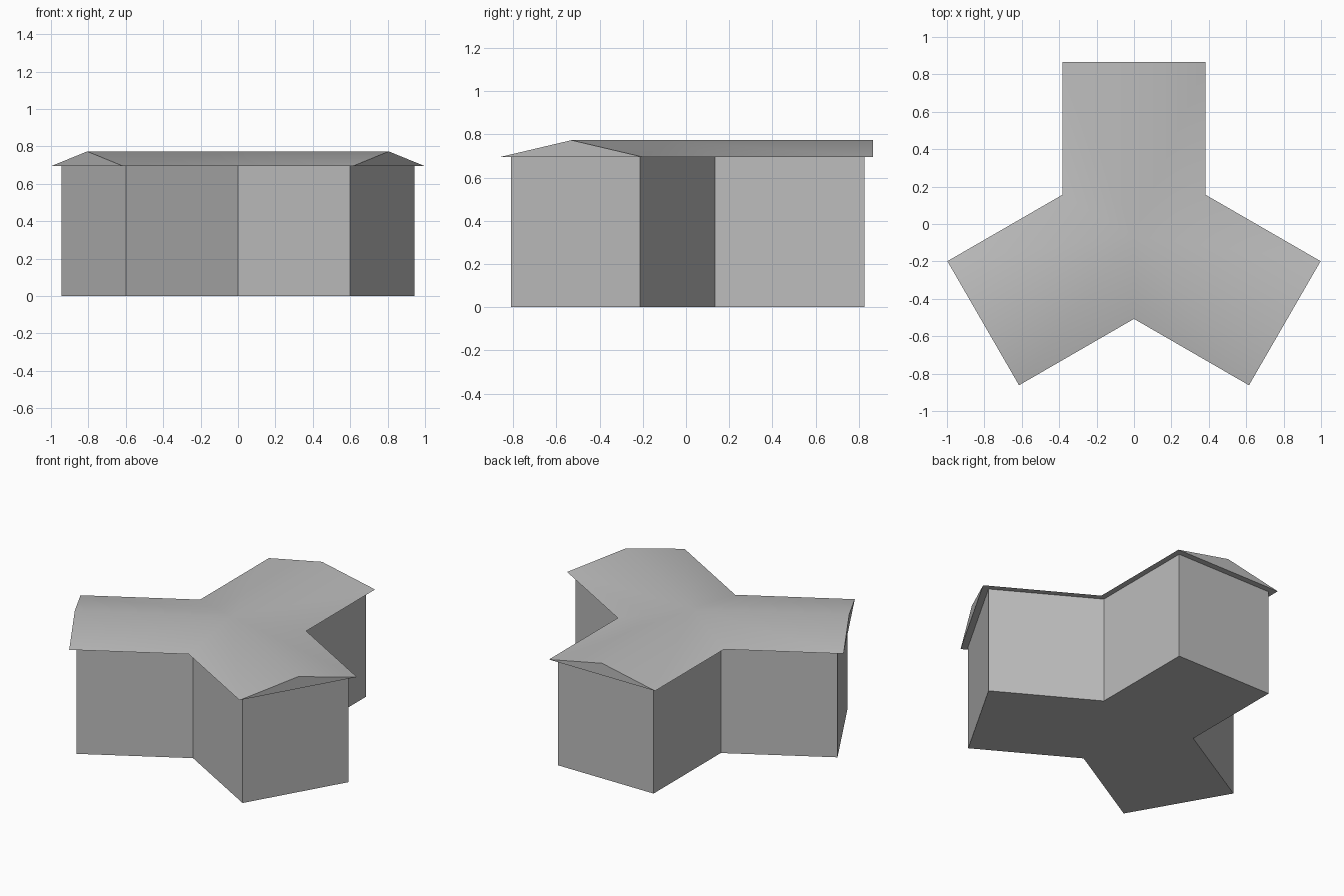
import bpy
import bmesh
from math import radians, sqrt
from mathutils import Matrix, Vector

cube = bpy.data.objects.get("Cube")
if cube:
    bpy.data.objects.remove(cube, do_unlink=True)

CENTRE_Y = -0.065
EAVE, RIDGE = 0.695, 0.773

grey = bpy.data.materials.new("plain_grey")
grey.use_nodes = True
colour = (0.51, 0.51, 0.51, 1)
grey.diffuse_color = colour
grey.node_tree.nodes["Principled BSDF"].inputs["Base Color"].default_value = colour


def spin(x, y, z, turn):
    """Rotate a point of the back wing onto one of the three wings."""
    p = Matrix.Rotation(radians(120 * turn), 3, "Z") @ Vector((x, y, z))
    return p + Vector((0, CENTRE_Y, 0))


def wing_outline(half, length, z):
    """Three-armed plan, counter-clockwise: notch, two end corners per wing."""
    notch = half / sqrt(3)
    return [spin(x, y, z, t) for t in range(3)
            for x, y in ((half, notch), (half, length), (-half, length))]


def finish(name, bm):
    bmesh.ops.recalc_face_normals(bm, faces=bm.faces[:])
    mesh = bpy.data.meshes.new(name)
    bm.to_mesh(mesh)
    bm.free()
    mesh.materials.append(grey)
    obj = bpy.data.objects.new(name, mesh)
    bpy.context.collection.objects.link(obj)
    bpy.ops.object.select_all(action="DESELECT")
    obj.select_set(True)
    bpy.context.view_layer.objects.active = obj
    bpy.ops.object.shade_smooth_by_angle(angle=radians(30))


# Walls: three-winged plan extruded up into the roof
bm = bmesh.new()
base = bm.faces.new([bm.verts.new(p) for p in wing_outline(0.345, 0.892, 0)])
top = bmesh.ops.extrude_face_region(bm, geom=[base], use_keep_orig=True)
bmesh.ops.translate(bm, vec=(0, 0, EAVE + 0.003),
                    verts=[g for g in top["geom"] if isinstance(g, bmesh.types.BMVert)])
finish("walls", bm)

# Roof: shallow gables meeting at a central peak, with a flat soffit
bm = bmesh.new()
length = 0.931
eaves = [bm.verts.new(p) for p in wing_outline(0.383, length, EAVE)]
bm.faces.new(eaves)
peak = bm.verts.new(spin(0, 0, RIDGE, 0))
for t in range(3):
    notch, right, left = eaves[3 * t:3 * t + 3]
    next_notch = eaves[(3 * t + 3) % 9]
    ridge_end = bm.verts.new(spin(0, length, RIDGE, t))
    bm.faces.new((peak, notch, right, ridge_end))
    bm.faces.new((peak, ridge_end, left, next_notch))
    bm.faces.new((right, left, ridge_end))
finish("roof", bm)
